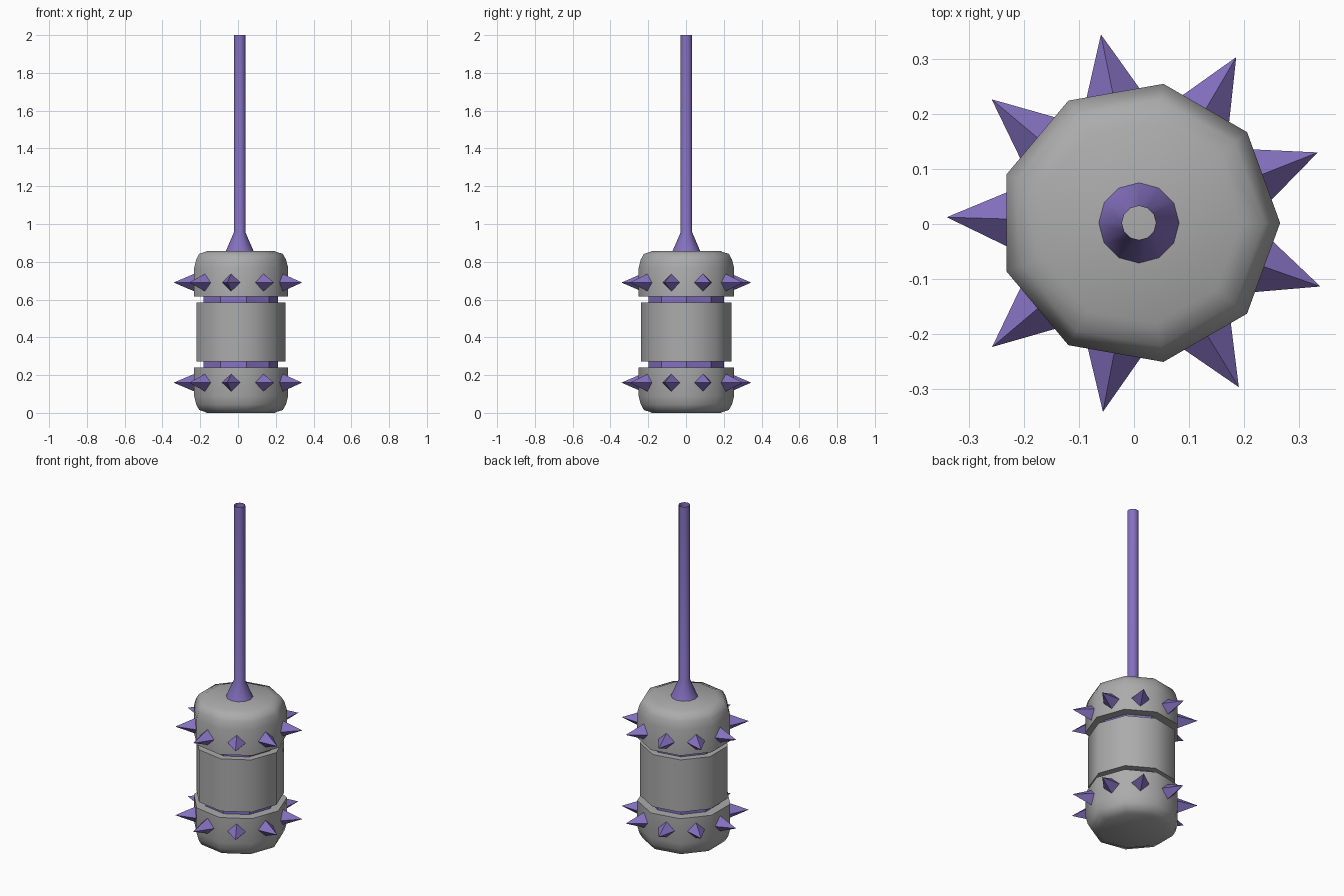
import bpy, bmesh, math
from mathutils import Vector

if "Cube" in bpy.data.objects:
    bpy.data.objects.remove(bpy.data.objects["Cube"])

CX, CY = 0.009, 0.002


def material(name, color):
    m = bpy.data.materials.new(name)
    m.diffuse_color = color
    m.use_nodes = True
    m.node_tree.nodes["Principled BSDF"].inputs["Base Color"].default_value = m.diffuse_color
    return m


purple = material("purple", (0.235, 0.165, 0.53, 1))
grey = material("dark_grey", (0.41, 0.41, 0.41, 1))


def finish(name, bm, angle, mat):
    me = bpy.data.meshes.new(name)
    bm.to_mesh(me)
    bm.free()
    ob = bpy.data.objects.new(name, me)
    ob.location = (CX, CY, 0)
    bpy.context.collection.objects.link(ob)
    me.materials.append(mat)
    bpy.ops.object.select_all(action='DESELECT')
    ob.select_set(True)
    bpy.context.view_layer.objects.active = ob
    bpy.ops.object.shade_smooth_by_angle(angle=math.radians(angle))
    return ob


def lathe(name, profile, sides, angle, mat, caps=True):
    """Stack of polygon rings from (radius, z) pairs, bottom to top."""
    bm = bmesh.new()
    rings = []
    for r, z in profile:
        rings.append([bm.verts.new((r * math.cos(2 * math.pi * i / sides),
                                    r * math.sin(2 * math.pi * i / sides), z))
                      for i in range(sides)])
    for a, b in zip(rings, rings[1:]):
        for i in range(sides):
            j = (i + 1) % sides
            bm.faces.new((a[i], a[j], b[j], b[i]))
    if caps:
        bm.faces.new(rings[0][::-1])
        bm.faces.new(rings[-1])
    return finish(name, bm, angle, mat)


def spike_ring(name, z):
    """Nine four-sided spikes pointing outward."""
    bm = bmesh.new()
    for deg in (178.3, 140, 101.4, 59.6, 21.5, -19.3, -58.7, -100.8, -139.8):
        a = math.radians(deg)
        out = Vector((math.cos(a), math.sin(a), 0))
        side = Vector((-out.y, out.x, 0)) * 0.053
        up = Vector((0, 0, 0.05))
        c = out * 0.232 + Vector((0, 0, z))
        tip = bm.verts.new(out * 0.350 + Vector((0, 0, z)))
        base = [bm.verts.new(c + d) for d in (side, up, -side, -up)]
        for i in range(4):
            bm.faces.new((base[i], base[(i + 1) % 4], tip))
        bm.faces.new(base[::-1])
    bmesh.ops.recalc_face_normals(bm, faces=bm.faces)
    return finish(name, bm, 60, purple)


# Grey head: two rounded end caps and a middle drum
cap = [(0.257, 0.24), (0.257, 0.09), (0.245, 0.045), (0.228, 0.015), (0.195, 0.005), (0.185, 0.0)]
lathe("bottom_cap", [(r, z) for r, z in reversed(cap)], 9, 50, grey)
lathe("top_cap", [(r, 0.857 - z) for r, z in cap], 9, 50, grey)
lathe("middle_drum", [(0.243, 0.272), (0.243, 0.585)], 9, 50, grey)

# Purple core showing in the gaps
lathe("core", [(0.203, 0.2), (0.203, 0.66)], 9, 30, purple)

# Spikes around each cap
spike_ring("lower_spikes", 0.16)
spike_ring("upper_spikes", 0.69)

# Flared collar and open tubular handle
lathe("handle", [(0.074, 0.855), (0.031, 0.955), (0.031, 2.0)], 12, 31, purple, caps=False)
